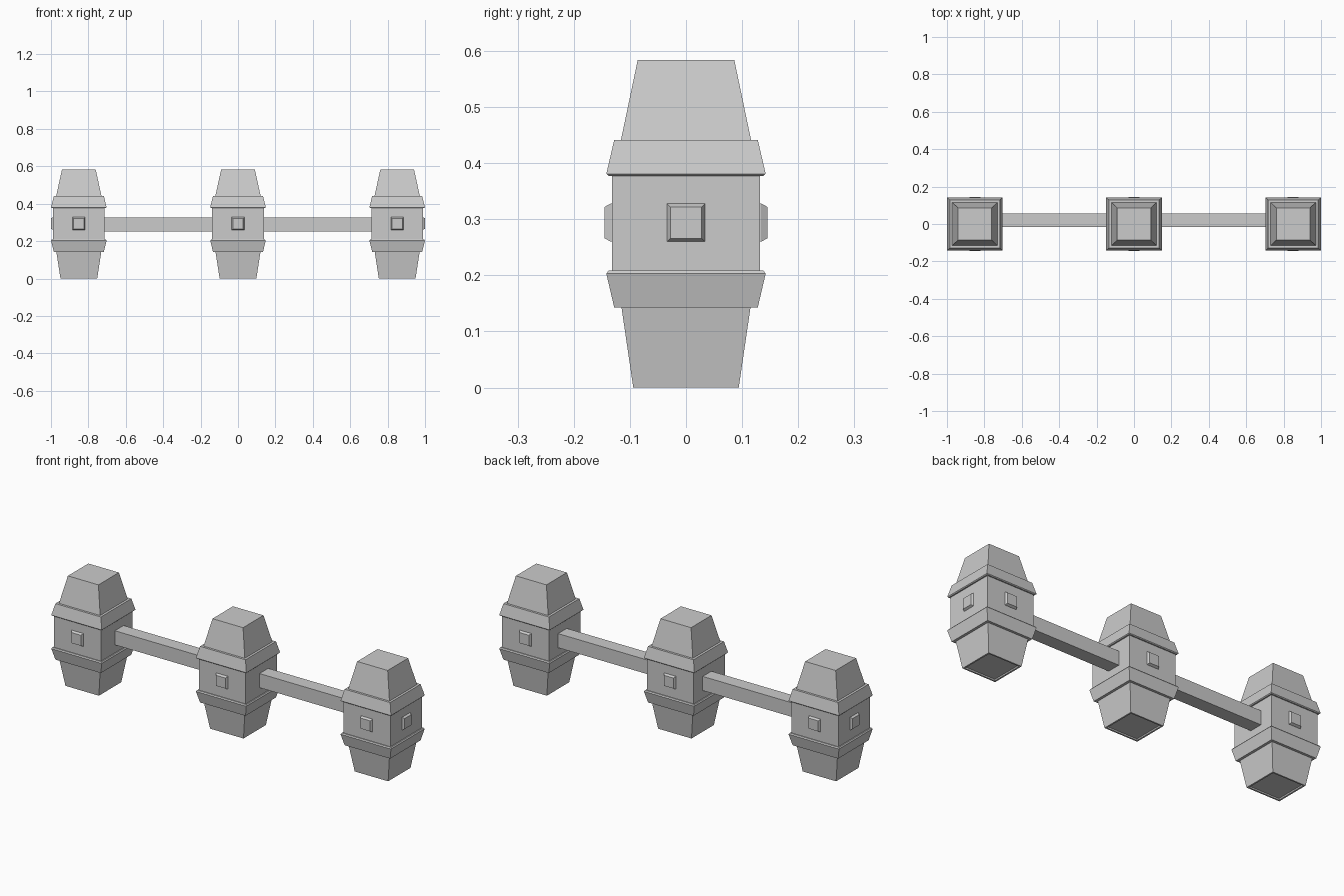
import bpy, bmesh
from mathutils import Matrix

if "Cube" in bpy.data.objects:
    bpy.data.objects.remove(bpy.data.objects["Cube"])

# half-depth (y) and height of each level of a post, bottom to top
PROFILE = [(0.094, 0), (0.115, 0.143), (0.128, 0.143), (0.142, 0.203),
           (0.138, 0.209), (0.132, 0.209), (0.132, 0.377), (0.138, 0.377),
           (0.142, 0.381), (0.128, 0.441), (0.116, 0.441), (0.086, 0.584)]
WIDEN = 1.045   # posts are slightly wider in x than in y
MID_Z = 0.294


def loft(name, levels, matrix=Matrix(), sx=1.0):
    """Stack rectangular rings into a closed solid."""
    bm = bmesh.new()
    rings = [[bm.verts.new((x * r * sx, y * r, z))
              for x, y in ((-1, -1), (1, -1), (1, 1), (-1, 1))]
             for r, z in levels]
    for a, b in zip(rings, rings[1:]):
        for i in range(4):
            j = (i + 1) % 4
            bm.faces.new((a[i], a[j], b[j], b[i]))
    bm.faces.new(rings[0][::-1])
    bm.faces.new(rings[-1])
    bmesh.ops.recalc_face_normals(bm, faces=bm.faces)
    bm.transform(matrix)
    mesh = bpy.data.meshes.new(name)
    bm.to_mesh(mesh)
    bm.free()
    obj = bpy.data.objects.new(name, mesh)
    bpy.context.collection.objects.link(obj)
    return obj


def stud(name, x, y, axis, sign):
    """Small bevelled square boss pointing outwards along an axis."""
    turn = Matrix.Rotation(1.5707963 * sign, 4, 'Y' if axis == 'X' else 'X')
    if axis == 'Y':
        turn = turn.inverted()
    loft(name, [(0.034, -0.01), (0.034, 0.002), (0.028, 0.013)],
         Matrix.Translation((x, y, MID_Z)) @ turn)


# posts, with a shallow recess under each foot, and front/back studs
for label, cx in (("left", -0.851), ("middle", 0), ("right", 0.851)):
    loft(label + "_post", [(0.083, 0.006), (0.086, 0)] + PROFILE,
         Matrix.Translation((cx, 0, 0)), WIDEN)
    stud(label + "_front_stud", cx, -0.132, 'Y', -1)
    stud(label + "_back_stud", cx, 0.132, 'Y', 1)

# rails between posts and studs on the outer ends
for label, s in (("left", -1), ("right", 1)):
    stud(label + "_end_stud", s * (0.851 + 0.136), 0, 'X', s)
    bpy.ops.mesh.primitive_cube_add(size=1, location=(s * 0.4255, 0.020, 0.289))
    rail = bpy.context.object
    rail.name = label + "_rail"
    rail.scale = (0.61, 0.073, 0.075)
